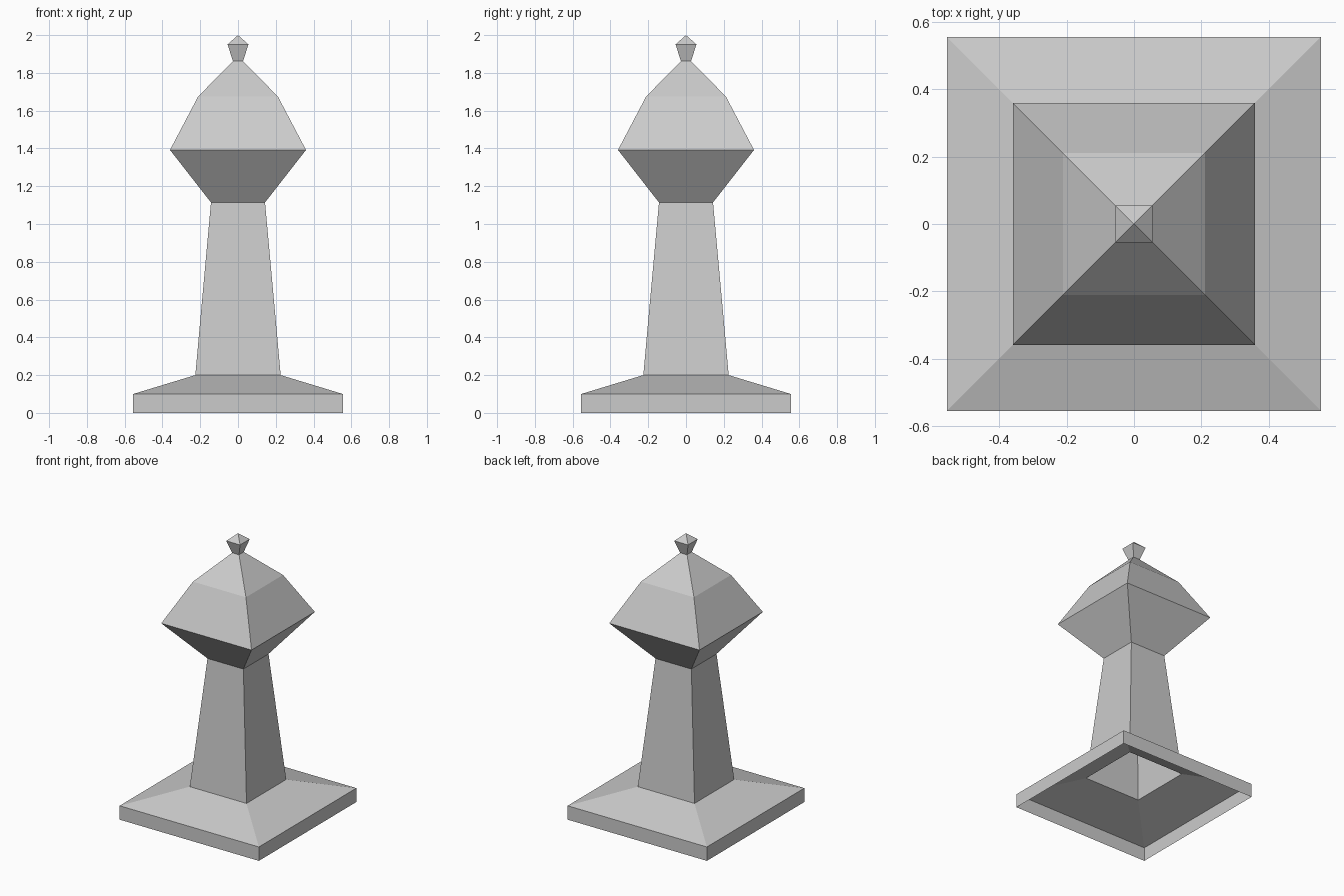
import bpy
import bmesh

cube = bpy.data.objects.get("Cube")
if cube:
    bpy.data.objects.remove(cube, do_unlink=True)

stone = bpy.data.materials.new("grey stone")
stone.use_nodes = True
GREY = (0.6, 0.6, 0.6, 1)
stone.diffuse_color = GREY
stone.node_tree.nodes["Principled BSDF"].inputs["Base Color"].default_value = GREY

CORNERS = ((-1, -1), (1, -1), (1, 1), (-1, 1))


def square_shell(name, profile):
    """Open square shell through (half width, height) rings; zero width makes a tip."""
    bm = bmesh.new()
    below = None
    for half, z in profile:
        if half:
            ring = [bm.verts.new((x * half, y * half, z)) for x, y in CORNERS]
        else:
            ring = [bm.verts.new((0, 0, z))] * 4
        if below:
            for i in range(4):
                j = (i + 1) % 4
                corners = [below[i], below[j], ring[j], ring[i]]
                bm.faces.new(list(dict.fromkeys(corners)))
        below = ring
    mesh = bpy.data.meshes.new(name)
    bm.to_mesh(mesh)
    bm.free()
    mesh.materials.append(stone)
    obj = bpy.data.objects.new(name, mesh)
    bpy.context.collection.objects.link(obj)
    return obj


# Hollow base with a sloped top, open underneath
square_shell("base", [(0.555, 0), (0.555, 0.1), (0.226, 0.2)])
# Tapered shaft
square_shell("shaft", [(0.226, 0.2), (0.143, 1.114)])
# Flared head with a two-pitch roof
square_shell("head", [(0.143, 1.114), (0.36, 1.392), (0.211, 1.675), (0.027, 1.862)])
# Pointed finial
square_shell("finial", [(0.027, 1.862), (0.055, 1.951), (0, 2)])
